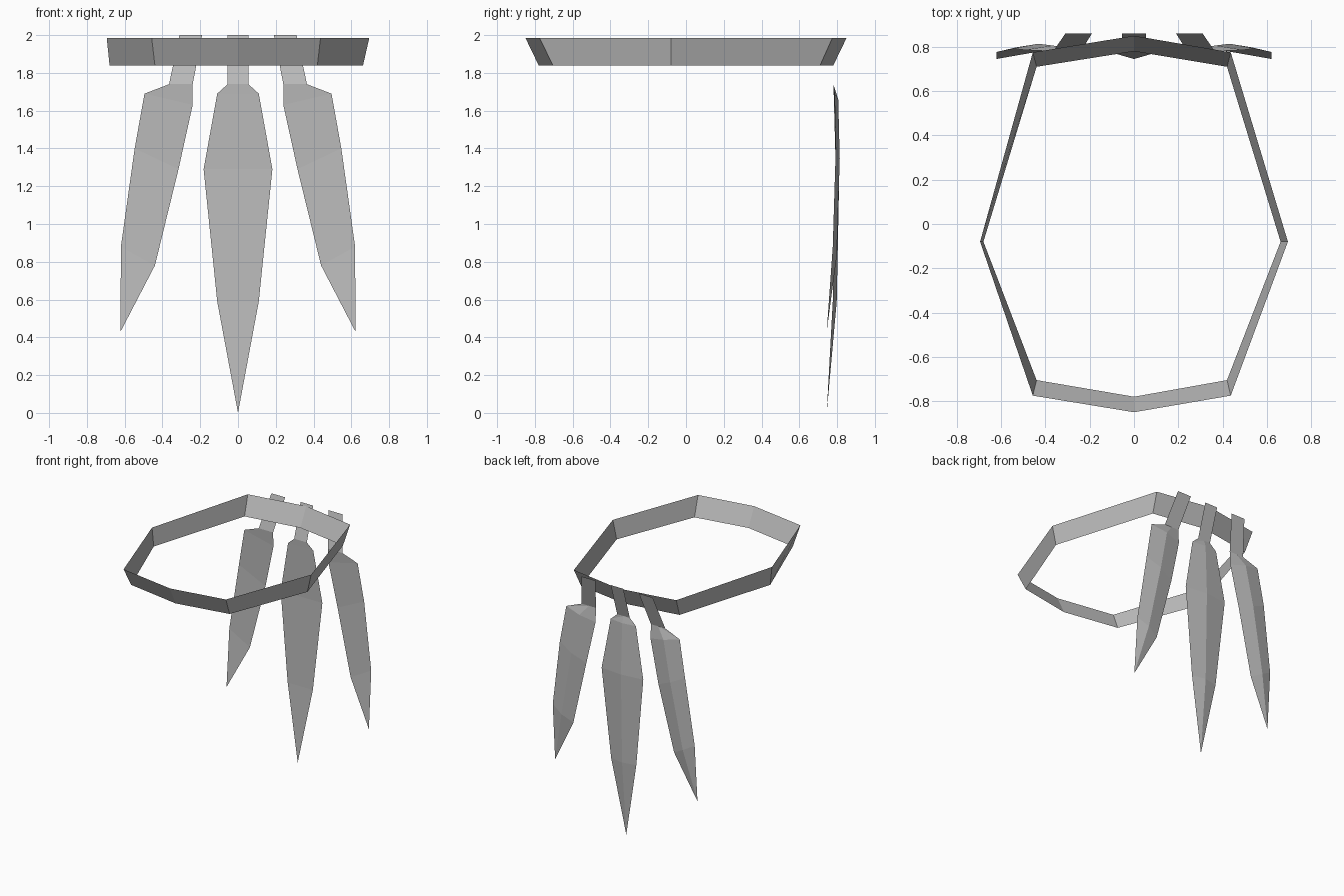
import bpy
import bmesh

cube = bpy.data.objects.get("Cube")
if cube:
    bpy.data.objects.remove(cube, do_unlink=True)

grey = bpy.data.materials.new("plain grey")
grey.use_nodes = True
grey.diffuse_color = (0.5, 0.5, 0.5, 1)
grey.node_tree.nodes["Principled BSDF"].inputs["Base Color"].default_value = (0.5, 0.5, 0.5, 1)


def finish(name, bm):
    mesh = bpy.data.meshes.new(name)
    bm.to_mesh(mesh)
    bm.free()
    mesh.materials.append(grey)
    obj = bpy.data.objects.new(name, mesh)
    bpy.context.collection.objects.link(obj)
    return obj


# Head band: a flared eight-sided strip, narrower at its lower rim
def build_band():
    upper = [(0, -.85), (.437, -.775), (.695, -.08), (.437, .775),
             (0, .85), (-.457, .775), (-.695, -.08), (-.457, -.775)]
    lower = [(0, -.78), (.42, -.705), (.662, -.08), (.42, .71),
             (0, .78), (-.44, .71), (-.68, -.08), (-.44, -.705)]
    bm = bmesh.new()
    top = [bm.verts.new((x, y, 1.985)) for x, y in upper]
    low = [bm.verts.new((x, y, 1.84)) for x, y in lower]
    for i in range(8):
        j = (i + 1) % 8
        bm.faces.new((low[i], low[j], top[j], top[i]))
    finish("head_band", bm)


# Feather: flat front, ridged back, tapering from a flat quill to a point
def build_feather(name, quill_top, rows, tip, side=1):
    bm = bmesh.new()

    def vert(x, y, z):
        return bm.verts.new((side * x, y, z))

    rings = []
    for (xa, za), (xb, zb), front, back in rows:
        rings.append((vert(xa, front, za), vert(xb, front, zb),
                      vert((xa + xb) / 2, back, (za + zb) / 2)))
    for (a, b, r), (c, d, s) in zip(rings, rings[1:]):
        bm.faces.new((a, c, d, b))
        bm.faces.new((a, r, s, c))
        bm.faces.new((r, b, d, s))
    a, b, r = rings[-1]
    end = vert(*tip)
    for pair in ((a, b), (r, a), (b, r)):
        bm.faces.new((pair[1], pair[0], end))
    bmesh.ops.recalc_face_normals(bm, faces=bm.faces)
    # Quill strip behind the band
    a, b, r = rings[0]
    c, d = [vert(x, .86, 2) for x in quill_top]
    bm.faces.new((a, r, b, d, c))
    finish(name, bm)


middle_rows = [((-w, z), (w, z), front, back) for w, z, front, back in
               ((.055, 1.74, .78, .78), (.11, 1.69, .782, .797),
                (.182, 1.29, .793, .812), (.11, .59, .777, .798))]
outer_rows = [((.24, 1.74), (.365, 1.74), .78, .78),
              ((.24, 1.63), (.495, 1.69), .786, .806),
              ((.315, 1.29), (.547, 1.4), .793, .814),
              ((.44, .78), (.62, .88), .777, .798)]

build_band()
build_feather("middle_feather", (-.055, .055), middle_rows, (0, .745, 0))
build_feather("left_feather", (.19, .31), outer_rows, (.622, .745, .43))
build_feather("right_feather", (.19, .31), outer_rows, (.622, .745, .43), -1)
